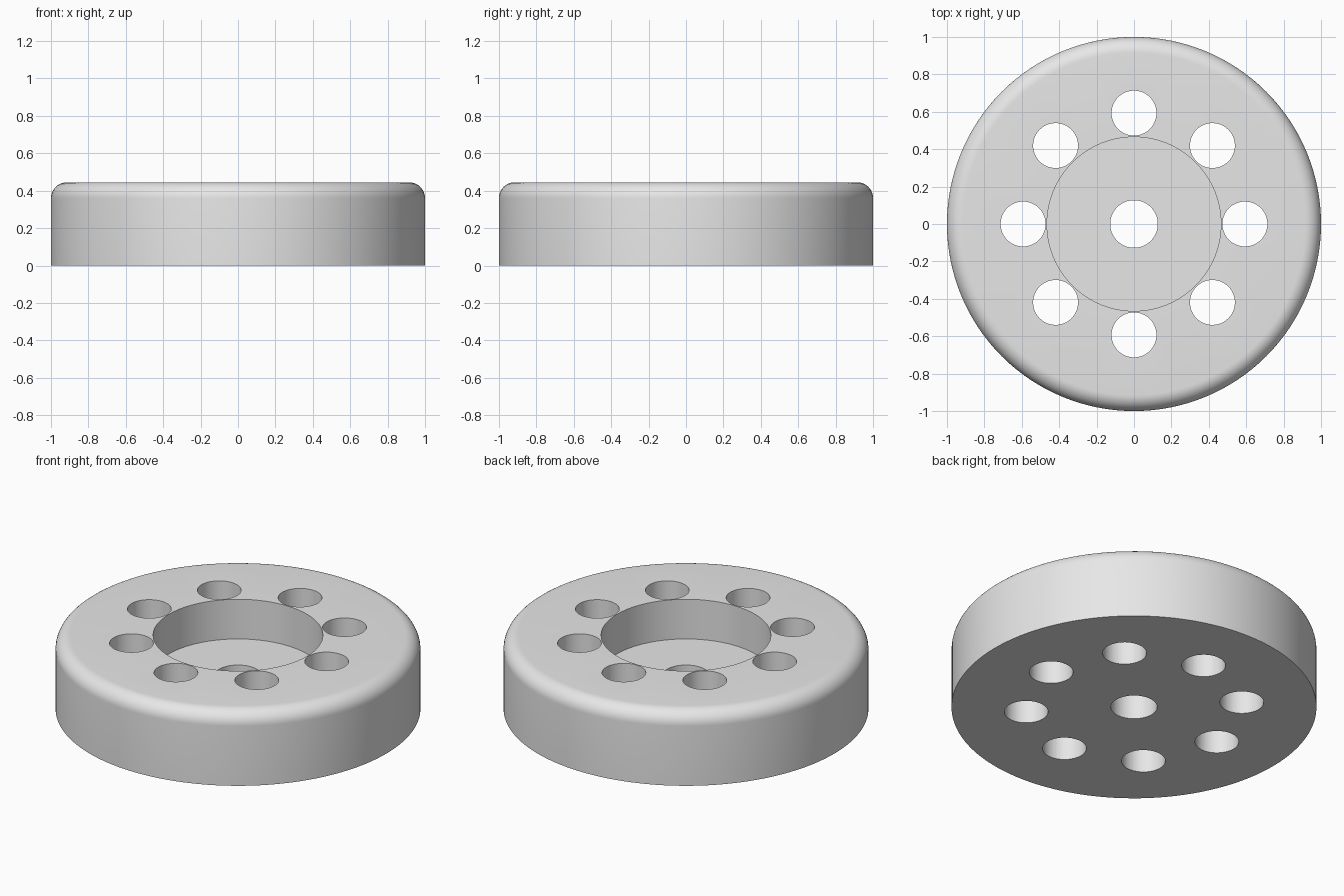
import bpy
import bmesh
from math import cos, sin, pi, radians
from mathutils import Matrix

cube = bpy.data.objects.get("Cube")
if cube:
    bpy.data.objects.remove(cube, do_unlink=True)

HEIGHT, OUTER, FILLET = 0.445, 1.0, 0.085
POCKET, FLOOR, BORE = 0.465, 0.205, 0.127
HOLE, HOLE_CIRCLE, HOLES = 0.12, 0.593, 8
SIDES, ARC = 128, 10


def new_object(name, bm):
    mesh = bpy.data.meshes.new(name)
    bm.to_mesh(mesh)
    bm.free()
    obj = bpy.data.objects.new(name, mesh)
    bpy.context.collection.objects.link(obj)
    return obj


# Plain grey material
grey = bpy.data.materials.new("light grey")
grey.use_nodes = True
color = (0.8, 0.8, 0.8, 1)
grey.diffuse_color = color
grey.node_tree.nodes["Principled BSDF"].inputs["Base Color"].default_value = color

# Disc body: section with rounded rim, stepped pocket and centre bore
profile = [(BORE, 0), (OUTER, 0)]
for i in range(ARC + 1):
    a = pi / 2 * i / ARC
    profile.append((OUTER - FILLET + FILLET * cos(a), HEIGHT - FILLET + FILLET * sin(a)))
profile += [(POCKET, HEIGHT), (POCKET, FLOOR), (BORE, FLOOR)]

bm = bmesh.new()
rings = []
for k in range(SIDES):
    t = 2 * pi * k / SIDES
    rings.append([bm.verts.new((r * cos(t), r * sin(t), z)) for r, z in profile])
for k in range(SIDES):
    a, b = rings[k], rings[(k + 1) % SIDES]
    for j in range(len(profile)):
        n = (j + 1) % len(profile)
        bm.faces.new((a[j], b[j], b[n], a[n]))
bmesh.ops.recalc_face_normals(bm, faces=bm.faces)
body = new_object("drilled_disc", bm)
body.data.materials.append(grey)

# Ring of through holes
bm = bmesh.new()
for k in range(HOLES):
    t = 2 * pi * k / HOLES
    place = Matrix.Translation((HOLE_CIRCLE * cos(t), HOLE_CIRCLE * sin(t), HEIGHT / 2))
    bmesh.ops.create_cone(bm, cap_ends=True, segments=64, radius1=HOLE, radius2=HOLE,
                          depth=HEIGHT * 2, matrix=place)
cutter = new_object("hole_cutter", bm)
cutter.data.materials.append(grey)
cutter.hide_render = True

cut = body.modifiers.new("holes", 'BOOLEAN')
cut.operation = 'DIFFERENCE'
cut.solver = 'EXACT'
cut.object = cutter
bpy.ops.object.select_all(action='DESELECT')
bpy.context.view_layer.objects.active = body
body.select_set(True)
bpy.ops.object.modifier_apply(modifier=cut.name)
bpy.data.objects.remove(cutter, do_unlink=True)

# Smooth round walls, crisp edges
bpy.ops.object.shade_smooth_by_angle(angle=radians(30))
